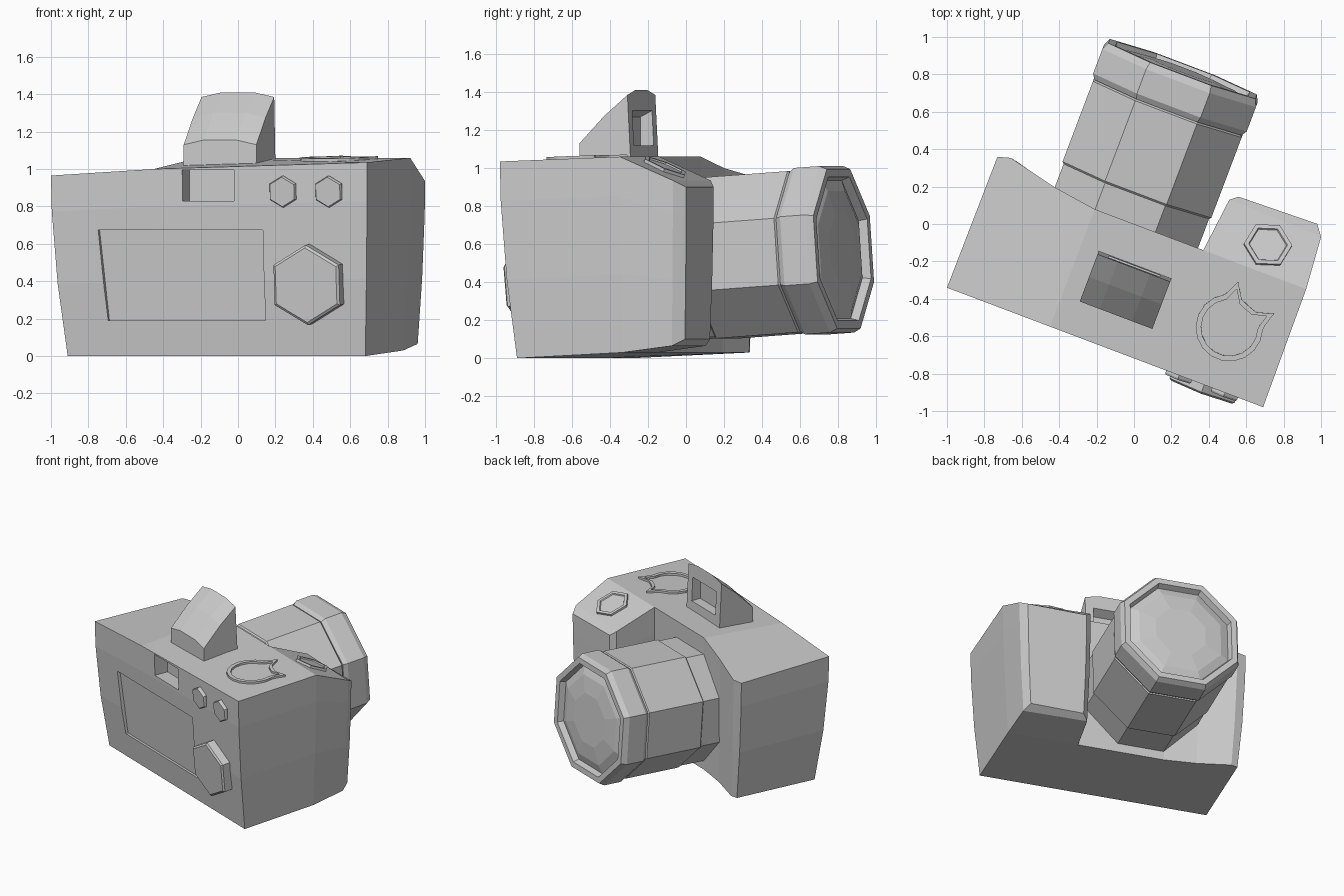
import bpy, bmesh
from math import radians, cos, sin
from mathutils import Matrix, Vector

if "Cube" in bpy.data.objects:
    bpy.data.objects.remove(bpy.data.objects["Cube"])

# Whole camera is turned about z; parts are modelled in its own axes (+y = lens side)
TURN = Matrix.Rotation(radians(-20.7), 4, 'Z')


def loft(name, rings, place=Matrix(), caps=None, closed=False):
    """Skin a series of equal-length rings; caps lists end faces as index tuples."""
    bm = bmesh.new()
    rows = [[bm.verts.new(p) for p in r] for r in rings]
    n = len(rows[0])
    pairs = list(zip(rows, rows[1:])) + ([(rows[-1], rows[0])] if closed else [])
    for a, b in pairs:
        for i in range(n):
            j = (i + 1) % n
            bm.faces.new((a[i], a[j], b[j], b[i]))
    if not closed:
        for row in (rows[0], rows[-1]):
            for f in caps or [range(n)]:
                bm.faces.new([row[i] for i in f])
    bmesh.ops.recalc_face_normals(bm, faces=bm.faces)
    me = bpy.data.meshes.new(name)
    bm.to_mesh(me)
    bm.free()
    ob = bpy.data.objects.new(name, me)
    ob.matrix_world = TURN @ place
    bpy.context.collection.objects.link(ob)
    return ob


def lathe(profile, n, phase):
    """Rings of an n-sided turned shape from (radius, height) pairs."""
    angles = [radians(phase + 360 * i / n) for i in range(n)]
    return [[(r * cos(a), r * sin(a), h) for a in angles] for r, h in profile]


def cut(target, rings):
    """Subtract a lofted block from a part."""
    c = loft("cutter", rings)
    c.hide_render = True
    bpy.context.view_layer.update()
    m = target.modifiers.new("cut", 'BOOLEAN')
    m.operation, m.solver, m.object = 'DIFFERENCE', 'EXACT', c
    with bpy.context.temp_override(object=target, active_object=target):
        bpy.ops.object.modifier_apply(modifier="cut")
    bpy.data.objects.remove(c)


def at(x, y, z, tilt):
    return Matrix.Translation((x, y, z)) @ Matrix.Rotation(radians(tilt), 4, 'X')


# Body with hand grip: matching bottom and top outlines, bulged between
outline = [  # top point, bottom point
    ((-.815, -.672, .965), (-.75, -.591, 0)),
    ((-.225, -.672, 1.0), (-.225, -.591, 0)),
    ((.992, -.672, 1.035), (.951, -.591, 0)),
    ((.984, 0, 1.06), (.945, 0, .03)),
    ((.96, .289, .935), (.925, .27, .065)),
    ((.916, .347, .9), (.89, .33, .1)),
    ((.472, .334, .9), (.49, .32, .1)),
    ((.431, .302, .935), (.45, .28, .065)),
    ((.396, 0, 1.06), (.42, 0, .03)),
    ((-.225, 0, 1.06), (-.225, 0, .03)),
    ((-.473, .035, 1.0), (-.46, .03, .03)),
    ((-.74, .098, .955), (-.7, .09, .03)),
    ((-.81, .078, .95), (-.75, .075, .03)),
]
rings = []
for t, f in ((0, 0), (.4, .6), (.8, .95), (1, 1)):
    rings.append([(b[0] + (a[0] - b[0]) * f, b[1] + (a[1] - b[1]) * f,
                   b[2] + (a[2] - b[2]) * t) for a, b in outline])
body = loft("camera_body", rings, caps=[(0, 1, 9, 10, 11, 12), (1, 2, 3, 8, 9),
                                        (3, 4, 7, 8), (4, 5, 6, 7)])

# Screen recess and eyepiece recess in the back wall
screen = [(-.51, -.613, .19), (.39, -.613, .19), (.39, -.656, .675), (-.55, -.656, .675)]
cut(body, [[(x, y + d, z) for x, y, z in screen] for d in (-.1, .018)])
eyepiece = [(-.065, .83), (.23, .83), (.23, .995), (-.065, .995)]
cut(body, [[(x, y, z) for x, z in eyepiece] for y in (-.8, -.56)])

# Pop-up viewfinder: arched section growing toward the lens side
rings = []
for y, side in ((-.49, 1.13), (-.35, 1.275), (-.22, 1.385)):
    top = side + .025
    foot = y + (.02 if y > -.3 else 0)
    rings.append([(-.125, foot, 1.0), (-.125, y, side), (-.01, y, top),
                  (.175, y, top), (.29, y, side), (.29, foot, 1.0)])
finder = loft("viewfinder", rings)
cut(finder, [[(-.065, y, 1.12), (.23, y, 1.12), (.23, y, z), (-.065, y, z)]
             for y, z in ((-.28, 1.27), (-.1, 1.36))])

# Eight-sided lens barrel, tilted slightly upward, with front ring and glass
lens_place = at(-.05, 0, .515, -86)
loft("lens_barrel", lathe([(.45, -.05), (.45, .18), (.46, .19), (.46, .65), (.445, .66),
                           (.445, .68)], 8, 22.5), lens_place)
loft("lens_ring", lathe([(.455, .66), (.475, .69), (.475, .83), (.455, .87), (.41, .87),
                         (.395, .83), (.3, .66)], 8, 22.5), lens_place, closed=True)
loft("lens_glass", lathe([(.4, .79), (.4, .825), (.33, .85), (.2, .865)], 8, 22.5),
     lens_place)

# Six-sided back controls
for name, x, y, z, r, h in (("back_button_left", .512, -.66, .88, .085, .03),
                            ("back_button_right", .774, -.66, .88, .085, .03),
                            ("back_dial", .655, -.633, .385, .215, .072)):
    loft(name, lathe([(r, -.03), (r, h - .01), (r * .93, h)], 6, 90), at(x, y, z, 95))

# Shutter button with raised rim on the sloping grip
loft("shutter_button", lathe([(.13, -.02), (.13, .018), (.105, .018), (.1, .01)], 6, 20),
     at(.709, .145, .998, -23.4))

# Power lever: raised ring with two pointed tabs
shape = [(a, .18) for a in range(118, 381, 20)] + [(384, .19), (398, .25), (411, .165),
                                                  (429, .155), (447, .165), (460, .25), (474, .19)]
rings = []
for k, z in ((1, -.02), (1, .018), (.84, .018), (.84, -.02)):
    rings.append([(r * k * cos(radians(a)), r * k * sin(radians(a)), z) for a, r in shape])
loft("power_lever", rings, at(.673, -.338, 1.045, 2), closed=True)
